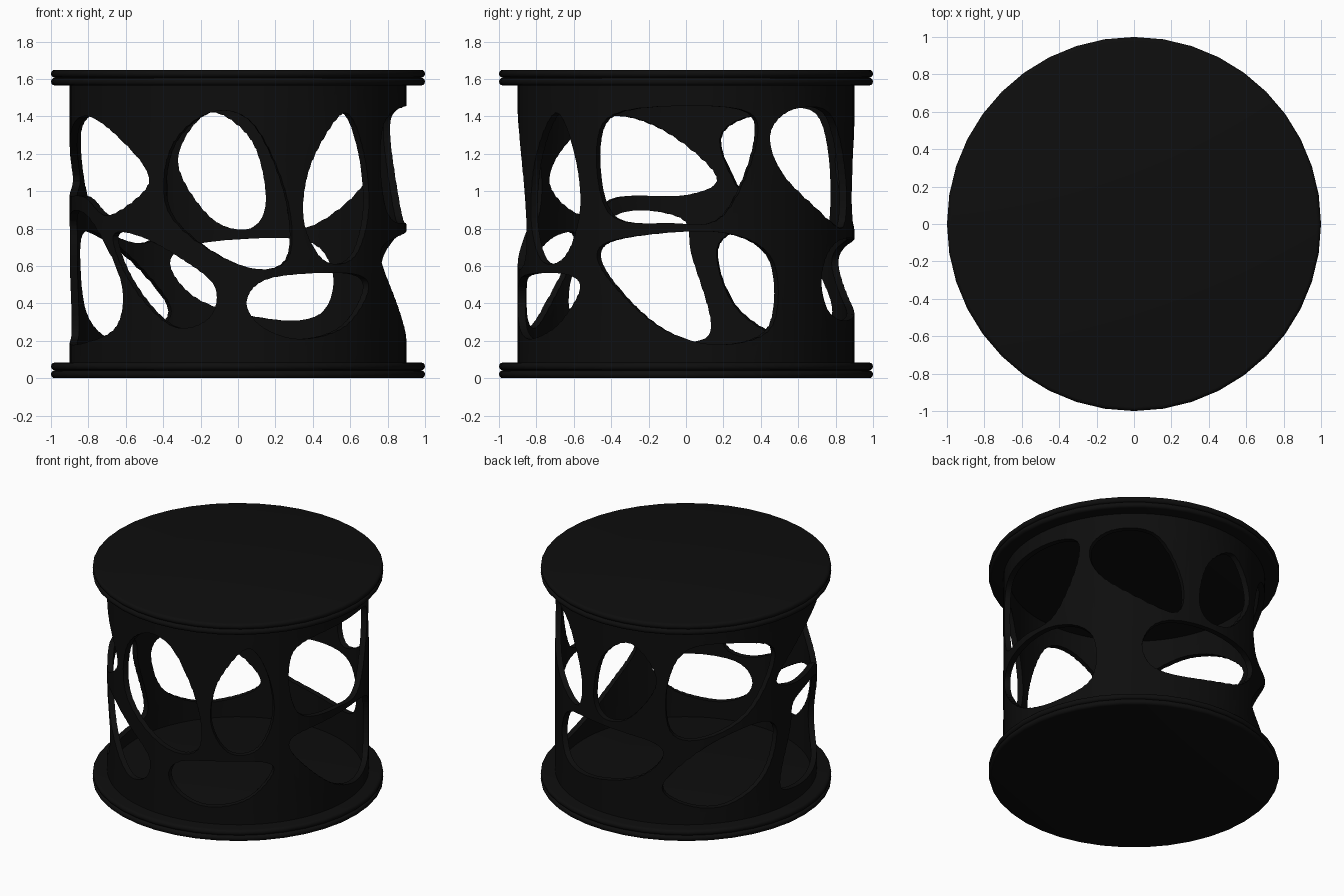
import bpy
import bmesh
import math
from mathutils import Vector

default = bpy.data.objects.get("Cube")
if default:
    bpy.data.objects.remove(default, do_unlink=True)

HEIGHT = 1.65
PLATE = 0.085
OUTER = 0.9
INNER = 0.86

black = bpy.data.materials.new("matte black")
black.use_nodes = True
colour = (0.0042, 0.0042, 0.0042, 1)
black.diffuse_color = colour
black.node_tree.nodes["Principled BSDF"].inputs["Base Color"].default_value = colour


def add_object(name, bm):
    bmesh.ops.recalc_face_normals(bm, faces=bm.faces)
    mesh = bpy.data.meshes.new(name)
    bm.to_mesh(mesh)
    bm.free()
    mesh.materials.append(black)
    obj = bpy.data.objects.new(name, mesh)
    bpy.context.collection.objects.link(obj)
    return obj


def smooth(obj, degrees):
    bpy.ops.object.select_all(action="DESELECT")
    obj.select_set(True)
    bpy.context.view_layer.objects.active = obj
    bpy.ops.object.shade_smooth_by_angle(angle=math.radians(degrees))


def wall_point(radius, degrees, z):
    # Angle runs from the front towards +x
    a = math.radians(degrees)
    return Vector((radius * math.sin(a), -radius * math.cos(a), z))


def lathe(name, profile, segments, closed):
    bm = bmesh.new()
    rings = [[bm.verts.new(wall_point(r, 360 * i / segments, z)) for i in range(segments)]
             for r, z in profile]
    pairs = list(zip(rings, rings[1:]))
    if closed:
        pairs.append((rings[-1], rings[0]))
    else:
        bm.faces.new(rings[0])
        bm.faces.new(rings[-1])
    for low, high in pairs:
        for i in range(segments):
            j = (i + 1) % segments
            bm.faces.new((low[i], low[j], high[j], high[i]))
    return add_object(name, bm)


def rounded_outline(points, steps=6):
    # Closed smooth curve through the given points
    count = len(points)
    outline = []
    for i in range(count):
        a, b, c, d = (Vector(points[(i + k) % count]) for k in (-1, 0, 1, 2))
        for s in range(steps):
            t = s / steps
            outline.append(b + 0.5 * t * (c - a + t * (2 * a - 5 * b + 4 * c - d
                           + t * (3 * (b - c) + d - a))))
    return outline


cutter_mesh = bmesh.new()


def window(*points):
    # Radial prism; points are angle in degrees and height in hundredths
    outline = rounded_outline(points)
    near = [cutter_mesh.verts.new(wall_point(0.7, a, z / 100)) for a, z in outline]
    far = [cutter_mesh.verts.new(wall_point(1.5, a, z / 100)) for a, z in outline]
    cutter_mesh.faces.new(near)
    cutter_mesh.faces.new(far)
    for i in range(len(outline)):
        j = (i + 1) % len(outline)
        cutter_mesh.faces.new((near[i], near[j], far[j], far[i]))


# Upper row of windows, front round to the right-hand side and back
window((-10, 142), (5, 136), (17, 96), (17, 63), (0, 61), (-24, 88), (-24, 122))
window((39, 142), (48, 122), (51, 90), (44, 65), (31, 63), (23, 85), (26, 116))
window((58, 125), (68, 143), (108, 144), (115, 127), (103, 87), (85, 83), (63, 88))
window((120, 130), (130, 144), (150, 140), (162, 104), (157, 80), (128, 105))
window((190, 142), (202, 116), (190, 86), (176, 80), (170, 95), (175, 127))
window((258, 128), (242, 142), (217, 142), (207, 115), (208, 79), (222, 73), (245, 90))
window((-62, 140), (-42, 125), (-32, 104), (-50, 87), (-66, 97), (-90, 98), (-101, 108), (-82, 133))

# Lower row of windows
window((3, 42), (12, 54), (42, 56), (51, 48), (40, 28), (22, 21), (8, 28))
window((58, 66), (68, 75), (102, 78), (121, 63), (121, 28), (103, 18), (84, 25), (67, 46))
window((144, 57), (156, 74), (194, 72), (205, 61), (193, 41), (165, 31), (148, 36))
window((259, 69), (248, 79), (225, 68), (205, 39), (212, 25), (232, 21), (252, 38))
window((-48, 76), (-36, 76), (-20, 64), (-8, 49), (-10, 32), (-23, 28), (-40, 52))
window((-99, 28), (-92, 66), (-88, 86), (-64, 87), (-45, 55), (-46, 28), (-65, 19), (-90, 19))

cutter = add_object("window_cutter", cutter_mesh)
cutter.hide_render = True

# Thin round wall with the windows cut through
wall = lathe("pierced_wall", [(OUTER, PLATE / 2), (OUTER, HEIGHT - PLATE / 2),
                              (INNER, HEIGHT - PLATE / 2), (INNER, PLATE / 2)], 80, True)
cut = wall.modifiers.new("windows", "BOOLEAN")
cut.operation = "DIFFERENCE"
cut.solver = "EXACT"
cut.object = cutter
bpy.context.view_layer.update()
evaluated = wall.evaluated_get(bpy.context.evaluated_depsgraph_get())
wall.data = bpy.data.meshes.new_from_object(evaluated)
wall.modifiers.clear()
bpy.data.objects.remove(cutter, do_unlink=True)
smooth(wall, 35)

# Two end plates, each a pair of rounded discs with a groove between
half = PLATE / 2
rim = []
for base in (0, half):
    for k in range(7):
        a = math.pi * (k / 6 - 0.5)
        rim.append((0.98 + 0.02 * math.cos(a), base + half / 2 + half * 0.49 * math.sin(a)))
for name, base in (("bottom_plate", 0), ("top_plate", HEIGHT - PLATE)):
    plate = lathe(name, rim, 40, False)
    plate.location.z = base
    smooth(plate, 35)
